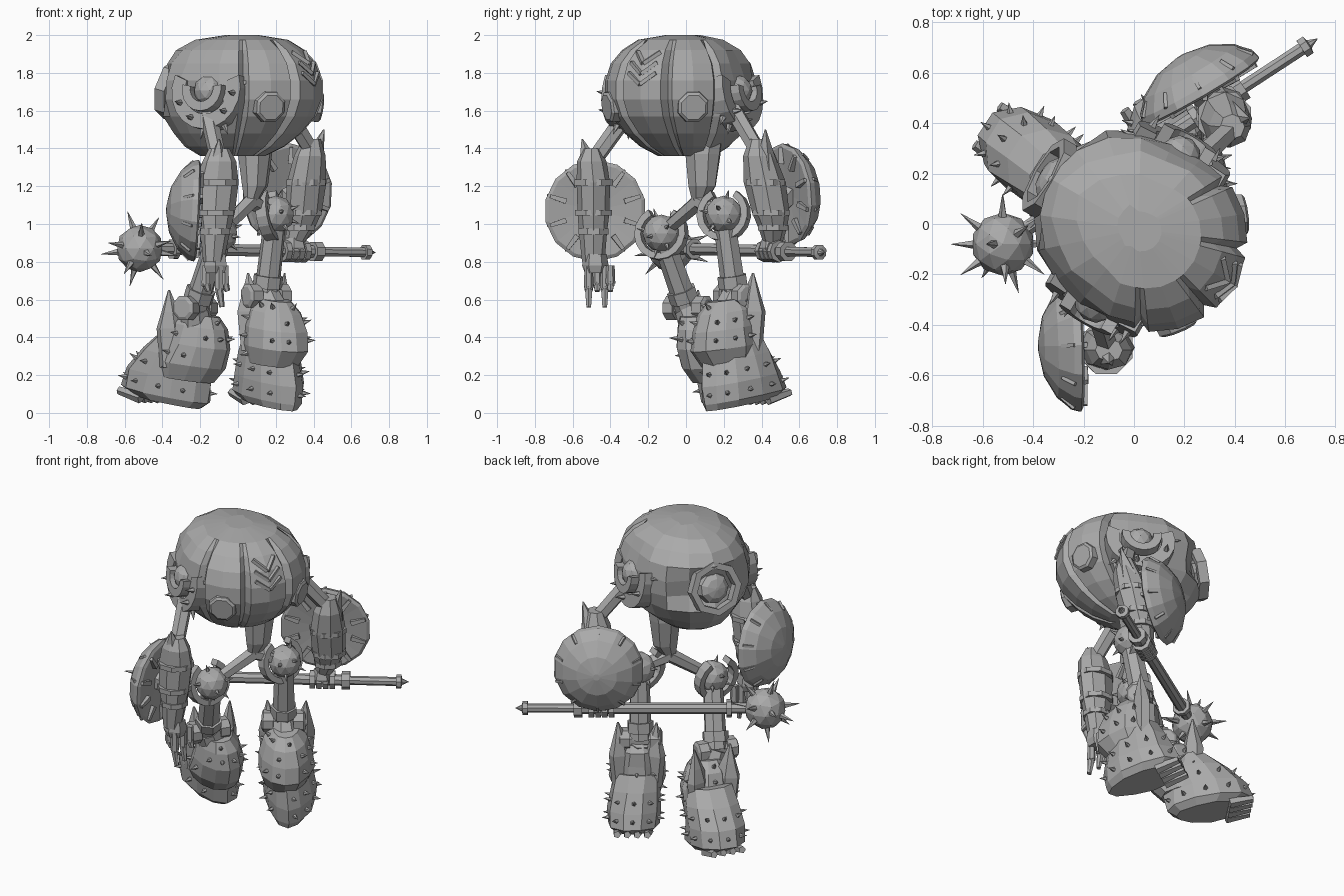
import bpy, bmesh, math, random
from mathutils import Vector as V

random.seed(4)
if "Cube" in bpy.data.objects:
    bpy.data.objects.remove(bpy.data.objects["Cube"])

metal = bpy.data.materials.new("plain grey metal")
metal.use_nodes = True
GREY = (0.4, 0.4, 0.4, 1)
metal.diffuse_color = GREY
metal.node_tree.nodes["Principled BSDF"].inputs["Base Color"].default_value = GREY


def finish(name, bm):
    bmesh.ops.recalc_face_normals(bm, faces=bm.faces)
    mesh = bpy.data.meshes.new(name)
    bm.to_mesh(mesh)
    bm.free()
    mesh.materials.append(metal)
    ob = bpy.data.objects.new(name, mesh)
    bpy.context.scene.collection.objects.link(ob)
    return ob


def skin(name, rings, closed=False, bm=None):
    """Join rings of points into a surface, capped unless closed."""
    own = bm is None
    bm = bm or bmesh.new()
    vs = [[bm.verts.new(p) for p in ring] for ring in rings]
    n = len(vs[0])
    pairs = list(zip(vs, vs[1:])) + ([(vs[-1], vs[0])] if closed else [])
    for a, b in pairs:
        for i in range(n):
            j = (i + 1) % n
            bm.faces.new((a[i], a[j], b[j], b[i]))
    if not closed:
        bm.faces.new(vs[0])
        bm.faces.new(vs[-1])
    return finish(name, bm) if own else None


def basis(axis):
    w = V(axis).normalized()
    u = w.cross(V((0, 0, 1)))
    u = u.normalized() if u.length > 0.1 else V((1, 0, 0))
    return u, w.cross(u), w


def lathe(name, c, axis, profile, n=8, bm=None):
    """Turn (distance, radius) pairs about an axis."""
    u, v, w = basis(axis)
    rings = [[V(c) + w * d + (u * math.cos(t) + v * math.sin(t)) * r
              for t in [math.tau * (i + 0.5) / n for i in range(n)]] for d, r in profile]
    return skin(name, rings, bm=bm)


def rod(name, a, b, r1, r2=None, n=8, bm=None):
    d = V(b) - V(a)
    return lathe(name, a, d, [(0, r1), (d.length, r1 if r2 is None else r2)], n, bm)


def loft(name, secs, az=0, n=11, tilt=0.0, rough=0.0, taper=0.0):
    """Stack ovals (x, y, z, length, width); long side along az."""
    f = V((math.cos(math.radians(az)), math.sin(math.radians(az)), 0))
    s = V((-f.y, f.x, 0))
    rings = []
    for x, y, z, ra, rb in secs:
        ring = []
        for i in range(n):
            t = math.tau * i / n
            k = 1 + random.uniform(-rough, rough)
            wide = rb * k * (1 - taper * math.cos(t))
            ring.append(V((x, y, z - tilt * ra * math.cos(t)))
                        + f * ra * k * math.cos(t) + s * wide * math.sin(t))
        rings.append(ring)
    return skin(name, rings)


def arch(name, c, axis, R, w, half=180, steps=16, deep=None):
    """Square-section ring or arc, centred on straight up."""
    u, v, n = basis(axis)
    deep = deep or w
    full = half >= 180
    rings = []
    for i in range(steps if full else steps + 1):
        t = math.radians(-half + 2 * half * i / steps)
        rad = v * math.cos(t) + u * math.sin(t)
        rings.append([V(c) + rad * (R + a * w) + n * b * deep
                      for a, b in ((-1, -1), (1, -1), (1, 1), (-1, 1))])
    return skin(name, rings, full)


def ball(name, c, r, sub=2):
    bm = bmesh.new()
    bmesh.ops.create_icosphere(bm, subdivisions=sub, radius=r)
    bmesh.ops.translate(bm, verts=bm.verts, vec=V(c))
    return finish(name, bm)


def spikes(name, host, count, length, r, gap, rule=lambda p, n: True):
    """Scatter cones along face normals of a host part."""
    bm, used = bmesh.new(), []
    faces = [p for p in host.data.polygons if rule(p.center, p.normal)]
    random.shuffle(faces)
    for p in faces:
        if len(used) < count and all((p.center - q).length > gap for q in used):
            used.append(p.center.copy())
            rod("", p.center - p.normal * 0.01, p.center + p.normal * length, r, 0.001, 5, bm)
    return finish(name, bm)


# --- Body: bulging shell, petal grooves in front and a recess behind
FACE, MID = -30, V((0.015, -0.02, 0))
SHELL = [(1.36, .16), (1.41, .25), (1.48, .325), (1.57, .385), (1.66, .415), (1.76, .415),
         (1.85, .385), (1.92, .325), (1.975, .24), (2.0, .09)]


def shell(az, z, off=0.0):
    r = SHELL[-1][1]
    for (z0, r0), (z1, r1) in zip(SHELL, SHELL[1:]):
        if z0 <= z <= z1:
            r = r0 + (r1 - r0) * (z - z0) / (z1 - z0)
    a = math.radians(az)
    front = math.cos(math.radians(az - FACE))
    r *= .87 + .2 * (front if front > 0 else front ** 2)
    lean = V((-.04, .03, 0)) * max(0, (1.6 - z) / .25)
    return MID + lean + V(((r + off) * math.cos(a), (r + off) * math.sin(a), z))


cols = [0, 15, 19, 23, 38, 54, 58, 62, 78, 98, 118, 138, 158]
cols = cols + [180] + [-c for c in reversed(cols[1:])]
rings = []
for z, _ in SHELL:
    ring = []
    for c in cols:
        dent = -0.04 if abs(c) in (19, 58) and z < 1.95 else 0.0
        if abs(c) > 70:
            dent += random.uniform(-.014, .014)
        if abs(c) > 150 and 1.6 < z < 1.8:
            dent -= .06
        ring.append(shell(FACE + c, z, dent))
    rings.append(ring)
body = skin("body_shell", rings)

# Front ports, chevrons and shoulder arches
for side in (-1, 1):
    tag = "left" if side > 0 else "right"
    az = FACE + side * 38
    p = shell(az, 1.62)
    out = (p - MID - V((0, 0, 1.68))).normalized()
    lathe(tag + "_port", p - out * .03, out, [(0, .09), (.04, .085), (.05, .07)], 8)
    for k in range(3):
        z = 1.74 + k * .055
        rod(tag + "_chevron", shell(FACE, z, .002), shell(FACE + side * 11, z + .06, .002), .014, n=4)
    az = FACE + side * 90
    p = shell(az, 1.71)
    out = V((math.cos(math.radians(az)), math.sin(math.radians(az)), .15))
    pad = arch(tag + "_shoulder_pad", p - out * .045, out, .17, .04, 112, 12, .055)
    arch(tag + "_shoulder_collar", p + out * .01, out, .095, .025, 100, 10, .045)
    ball(tag + "_shoulder_joint", p - out * .03, .085)
    spikes(tag + "_shoulder_spikes", pad, 10, .055, .02, .065, lambda q, n, o=out: n.dot(o) > -.2)

# Back boss sunk inside an octagonal frame
p = shell(150, 1.72)
out = V((-.87, .5, .25))
lathe("back_boss", p - out * .08, out, [(0, .1), (.045, .09), (.07, .06), (.08, .01)], 9)
arch("back_frame", p - out * .04, out, .145, .02, steps=8, deep=.03)

# --- Pelvis and hips
loft("waist", [(.09, .09, 1.44, .08, .11), (.09, .09, 1.37, .09, .1), (.09, .085, 1.2, .065, .08),
               (.07, .07, 1.12, .035, .04)], FACE, 8)
HIPS = {"left": V((.2, .2, 1.05)), "right": V((-.1, -.13, .95))}
for tag, h in HIPS.items():
    rod(tag + "_hip_strut", (.07, .07, 1.12), h, .045, .035, 6)
    b = ball(tag + "_hip_ball", h, .1)
    spikes(tag + "_hip_spikes", b, 12, .045, .015, .07)
    arch(tag + "_hip_ring", h - V((.03, 0, 0)), (.85, -.3, .15), .125, .018, 150, 14, .03)

# --- Legs
LEGS = {
    "left": dict(az=-57, knee=V((.15, .26, .62)),
                 guard=[(.2, .21, .6, .1, .08), (.2, .21, .54, .16, .13), (.21, .2, .45, .185, .16),
                        (.21, .2, .35, .195, .165), (.19, .22, .26, .15, .135)],
                 boot=[(.18, .24, .4, .15, .14), (.18, .26, .3, .195, .15), (.18, .28, .18, .225, .16),
                       (.17, .3, .09, .245, .15), (.17, .29, .05, .21, .12)]),
    "right": dict(az=-33, knee=V((-.225, .01, .555)),
                  guard=[(-.19, .06, .52, .1, .09), (-.2, .08, .46, .15, .13), (-.21, .1, .36, .18, .155),
                         (-.25, .13, .26, .2, .155), (-.28, .16, .18, .16, .13)],
                  boot=[(-.27, .16, .4, .14, .14), (-.31, .2, .31, .2, .155), (-.36, .24, .2, .25, .165),
                        (-.38, .26, .1, .26, .16), (-.37, .25, .06, .2, .12)]),
}
for tag, leg in LEGS.items():
    a = math.radians(leg["az"])
    fwd, side = V((math.cos(a), math.sin(a), 0)), V((-math.sin(a), math.cos(a), 0))
    knee, hip = leg["knee"], HIPS[tag]
    shin = V(leg["guard"][2][:3])
    rod(tag + "_thigh", hip, knee, .06, .068, 7)
    rod(tag + "_thigh_band", hip.lerp(knee, .75), hip.lerp(knee, .9), .08, .08, 7)
    lathe(tag + "_knee_joint", knee - side * .13, side,
          [(0, .05), (.01, .068), (.07, .068), (.07, .045), (.19, .045), (.19, .068), (.25, .068), (.26, .05)], 8)
    rod(tag + "_shin", knee, shin, .075, .11, 8)
    guard = loft(tag + "_knee_guard", leg["guard"], leg["az"], tilt=.15, rough=.05, taper=.1)
    boot = loft(tag + "_boot", leg["boot"], leg["az"], tilt=.2, rough=.05, taper=.2)
    spikes(tag + "_knee_spikes", guard, 20, .042, .017, .07, lambda q, n: n.z > -.3 and q.z > .3)
    spikes(tag + "_boot_spikes", boot, 22, .042, .017, .08, lambda q, n: .05 < q.z < .32 and n.z > -.4)
    # Calf collar rising to a point on either side
    for k in (-1, 1):
        base = shin - fwd * .11 + side * k * .085
        low, top = base - V((0, 0, .12)), base + side * k * .03 + V((0, 0, .29))
        loft(tag + "_calf_plate", [(*low, .05, .07), (*base.lerp(top, .3), .05, .085),
                                   (*base.lerp(top, .6), .035, .05), (*top, .004, .006)], leg["az"] + k * 35, 6)
    heel = V(leg["boot"][3][:3]) - fwd * .2
    for k in (-1.5, -.5, .5, 1.5):
        s = heel + side * k * .06
        rod(tag + "_heel_cleat", s + fwd * .1 - V((0, 0, .02)), s - fwd * .04 + V((0, 0, .02)), .032, .022, 5)

# --- Arms
ARMS = {
    "right": dict(rod=((-.17, -.27, 1.64), (-.1, -.5, 1.32)), spike=(-.1, -.55, 1.45),
                  hub=V((-.21, -.48, 1.07)), out=V((-1, -.03, .05)), r=.27,
                  fore=[(-.1, -.5, 1.4, .055, .045), (-.1, -.5, 1.33, .09, .08), (-.11, -.49, 1.22, .11, .09),
                        (-.12, -.49, 1.06, .1, .085), (-.12, -.49, .96, .08, .075), (-.13, -.49, .8, .055, .06)]),
    "left": dict(rod=((.22, .22, 1.66), (.4, .39, 1.37)), spike=(.455, .42, 1.5),
                 hub=V((.27, .52, 1.155)), out=V((-.5, .86, .08)), r=.272,
                 fore=[(.39, .385, 1.45, .05, .05), (.38, .39, 1.36, .085, .085), (.36, .42, 1.22, .105, .11),
                       (.345, .45, 1.06, .1, .1), (.33, .46, .98, .075, .075), (.3, .46, .9, .05, .05)]),
}
for tag, arm in ARMS.items():
    a, b = arm["rod"]
    rod(tag + "_upper_arm", a, b, .048, .044, 6)
    fore = loft(tag + "_forearm", arm["fore"], 0, 8, rough=.04)
    rod(tag + "_elbow_spike", V(arm["fore"][2][:3]).lerp(V(arm["spike"]), .3), arm["spike"], .07, .004, 5)
    for i, w in ((2, .112), (3, .105), (4, .085)):
        c = V(arm["fore"][i][:3])
        lathe(tag + "_arm_band", c - V((0, 0, .015)), (0, 0, 1), [(0, w), (.03, w)], 8)
    # Domed shield with rim slats
    hub, out, r = arm["hub"], arm["out"].normalized(), arm["r"]
    lathe(tag + "_shield", hub, out, [(.02, .05), (0, r * .93), (.01, r), (.04, r * .97), (.1, r * .78),
                                      (.15, r * .45), (.17, .02)], 14)
    u, v, _ = basis(out)
    for i in range(10):
        t = math.tau * (i + .5) / 10
        d = u * math.cos(t) + v * math.sin(t)
        rod(tag + "_shield_slat", hub + d * r * .6 - out * .004, hub + d * r * .93 - out * .004, .02, .014, 4)
        rod(tag + "_shield_notch", hub + d * r * .8 + out * .085, hub + d * r * .97 + out * .038, .01, n=4)
    rod(tag + "_shield_mount", V(arm["fore"][3][:3]), hub + out * .02, .05, .07, 6)

# Right open hand with jointed claws
lathe("right_palm", (-.12, -.48, .74), (0, 0, 1), [(0, .055), (.04, .07), (.1, .06)], 6)
for x, y in ((-.1, -.515), (-.1, -.43), (-.17, -.47), (-.07, -.4)):
    drop = .1 if x == -.1 else .04
    mid = V((x, y, .6 + .1 - drop * .4))
    rod("right_finger_base", (x, y, .78), mid, .022, .026, 6)
    ball("right_knuckle", mid, .026, 1)
    rod("right_finger_tip", mid, mid - V((-.015, 0, drop)), .023, .014, 6)

# --- Spiked mace held in the left fist
head, tip = V((-.52, -.08, .87)), V((.69, .71, .85))
way = (tip - head).normalized()
L = (tip - head).length
lathe("staff", head, way, [(0, .032), (.2, .032), (.2, .055), (.23, .055), (.23, .034), (1.09, .034),
                           (1.09, .055), (1.14, .055), (1.14, .027), (L - .03, .027), (L - .03, .042),
                           (L, .042), (L + .005, .02), (L + .045, .001)], 8)
mace = ball("mace_head", head, .125)
spikes("mace_spikes", mace, 26, .09, .02, .075)
fist = head.lerp(tip, .675)
lathe("left_fist", fist + V((0, 0, .07)), (0, 0, -1), [(0, .05), (.05, .065), (.1, .05)], 6)
for k in (-.06, -.02, .02, .06):
    arch("left_finger", fist + way * k, way, .045, .014, steps=8, deep=.016)
